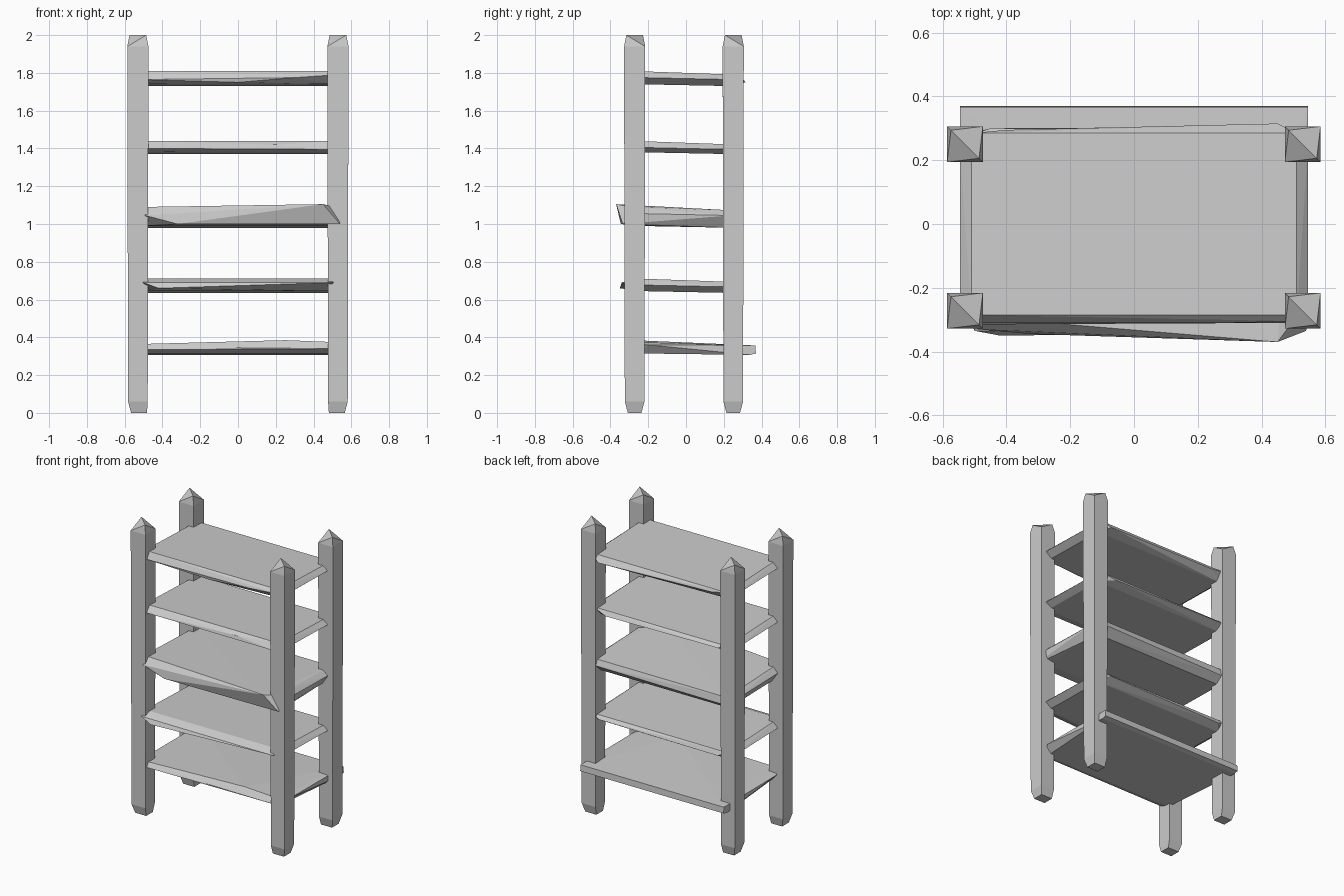
import bpy, bmesh

if "Cube" in bpy.data.objects:
    bpy.data.objects.remove(bpy.data.objects["Cube"])


def hull(name, points):
    """Faceted solid wrapped around a handful of corner points."""
    bm = bmesh.new()
    for p in points:
        bm.verts.new(p)
    res = bmesh.ops.convex_hull(bm, input=bm.verts[:])
    junk = [v for v in res["geom_interior"] + res["geom_unused"]
            if isinstance(v, bmesh.types.BMVert)]
    bmesh.ops.delete(bm, geom=list(set(junk)), context='VERTS')
    bmesh.ops.recalc_face_normals(bm, faces=bm.faces[:])
    mesh = bpy.data.meshes.new(name)
    bm.to_mesh(mesh)
    bm.free()
    obj = bpy.data.objects.new(name, mesh)
    bpy.context.collection.objects.link(obj)
    return obj


def post(name, cx, cy, s):
    """Hewn post: roof-like top with a diagonal ridge, tapered foot."""
    h = 0.056
    pts = []
    for sx in (-1, 1):
        for sy in (-1, 1):
            top = 2.0 if sx != sy else 1.935
            inset = 0.012 if sx != sy else 0.0
            pts.append((cx + sx * (h - inset), cy + sy * (h - inset), top))
            pts.append((cx + sx * h, cy + sy * h, 1.94))
            pts.append((cx + sx * (h - 0.003), cy + sy * (h - 0.003), 0.9))
            cut = 0.02 if sx == s else 0.008
            pts.append((cx + sx * (h - 0.004), cy + sy * (h - 0.004), 0.06))
            pts.append((cx + sx * (h - cut), cy + sy * (h - 0.02), 0.0))
    return hull(name, pts)


def shelf(name, z0, z1, front, back, extra):
    """Split plank: top face, smaller underside and chipped edge points."""
    pts = []
    for s in (-1, 1):
        pts += [(s * 0.51, front, z1), (s * 0.51, back, z1 - 0.02),
                (s * 0.545, front + 0.05, z1 - 0.035),
                (s * 0.545, back - 0.05, z1 - 0.045),
                (s * 0.50, front + 0.03, z0 + 0.01),
                (s * 0.50, back - 0.04, z0)]
    return hull(name, pts + extra)


# Four posts
for side, x, s in (("left", -0.53, -1), ("right", 0.529, 1)):
    post("front_post_" + side, x, -0.272, s)
    post("back_post_" + side, x, 0.25, s)

# Five shelves with their uneven edges
shelf("shelf_top", 1.73, 1.81, -0.285, 0.285,
      [(-0.5, -0.31, 1.765), (0.0, -0.305, 1.75), (0.3, -0.31, 1.775),
       (0.52, -0.305, 1.79), (0.45, 0.315, 1.75), (-0.4, 0.295, 1.77)])
shelf("shelf_upper", 1.37, 1.44, -0.28, 0.28,
      [(-0.5, -0.315, 1.40), (0.2, -0.305, 1.42), (0.5, -0.31, 1.395),
       (0.4, 0.30, 1.39), (-0.45, 0.30, 1.40)])
shelf("shelf_middle", 0.98, 1.09, -0.29, 0.285,
      [(-0.49, -0.33, 1.045), (-0.32, -0.345, 1.0), (0.45, -0.37, 1.105),
       (0.54, -0.335, 1.0), (0.5, 0.30, 1.03), (-0.5, 0.295, 1.02)])
shelf("shelf_lower", 0.635, 0.712, -0.28, 0.285,
      [(-0.42, -0.35, 0.66), (-0.5, -0.335, 0.69), (0.5, -0.34, 0.69),
       (0.45, 0.305, 0.67), (-0.45, 0.30, 0.66)])
hull("shelf_bottom",
     [(-0.5, -0.29, 0.365), (0.25, -0.28, 0.385), (0.5, -0.285, 0.375),
      (-0.5, -0.31, 0.335), (0.0, -0.31, 0.345), (0.5, -0.31, 0.34),
      (-0.5, -0.26, 0.315), (0.5, -0.26, 0.315)]
     + [(s * 0.545, y, z) for s in (-1, 1)
        for y, z in ((-0.2, 0.36), (0.367, 0.357), (0.37, 0.315), (0.34, 0.307))])
